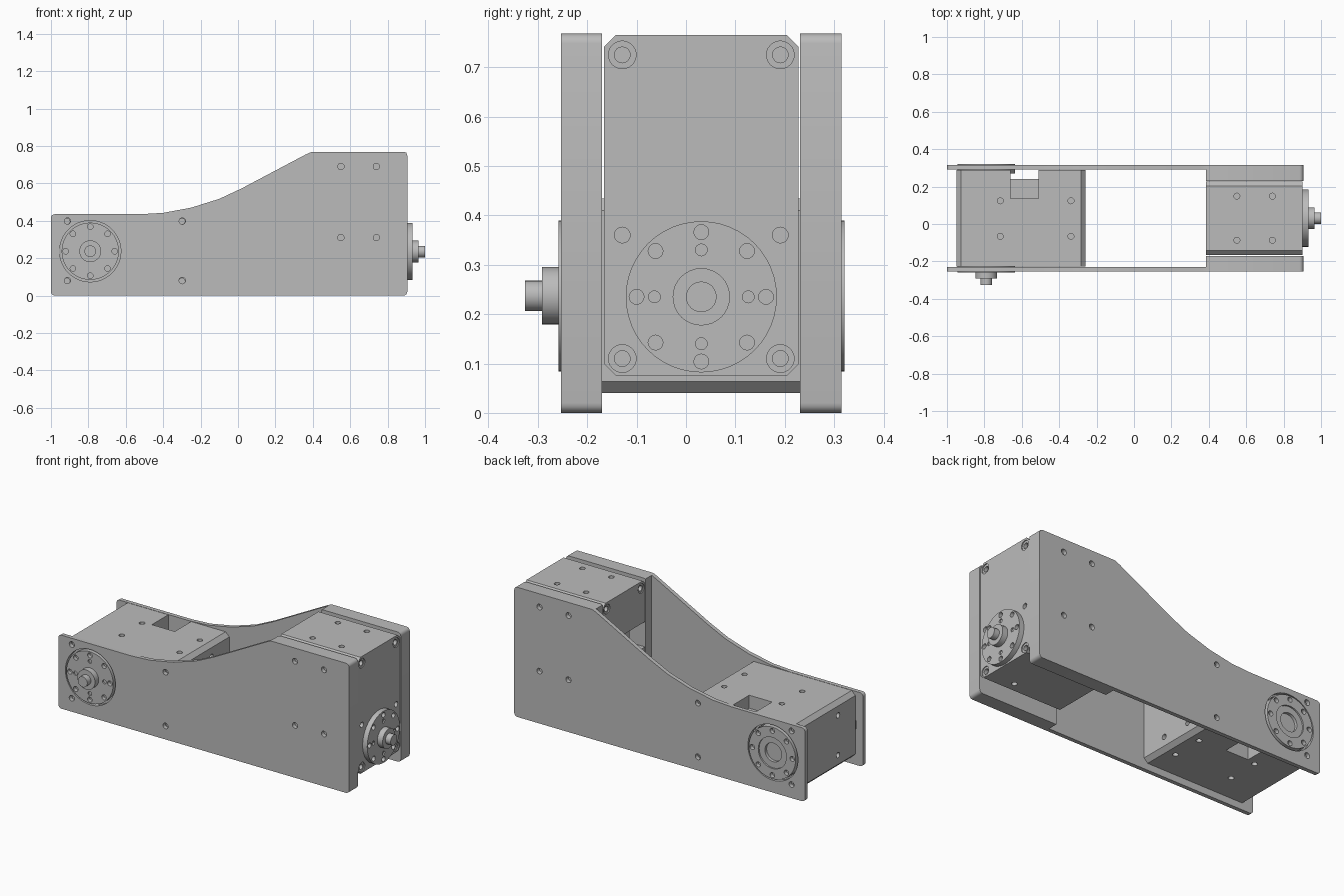
import bpy, bmesh, math
from mathutils import Matrix, Vector

if "Cube" in bpy.data.objects:
    bpy.data.objects.remove(bpy.data.objects["Cube"])

grey = bpy.data.materials.new("machined_grey")
grey.diffuse_color = (0.5, 0.5, 0.5, 1)
grey.use_nodes = True
grey.node_tree.nodes["Principled BSDF"].inputs["Base Color"].default_value = grey.diffuse_color


def cyl(bm, axis, start, end, a, b, r, n=24):
    """Cylinder along an axis letter; a, b are the two other coordinates in xyz order."""
    mid = (start + end) / 2
    pos = {'x': (mid, a, b), 'y': (a, mid, b), 'z': (a, b, mid)}[axis]
    rot = {'x': Matrix.Rotation(math.pi / 2, 4, 'Y'),
           'y': Matrix.Rotation(math.pi / 2, 4, 'X'), 'z': Matrix()}[axis]
    bmesh.ops.create_cone(bm, cap_ends=True, segments=n, radius1=r, radius2=r,
                          depth=abs(end - start), matrix=Matrix.Translation(pos) @ rot)


def box(bm, lo, hi):
    lo, hi = Vector(lo), Vector(hi)
    m = Matrix.Translation((lo + hi) / 2) @ Matrix.Diagonal((*(hi - lo), 1))
    bmesh.ops.create_cube(bm, size=1, matrix=m)


def prism(bm, outline, y0, y1):
    """Extrude an xz outline from y0 to y1."""
    face = bm.faces.new([bm.verts.new((x, y0, z)) for x, z in outline])
    ext = bmesh.ops.extrude_face_region(bm, geom=[face])
    verts = [g for g in ext['geom'] if isinstance(g, bmesh.types.BMVert)]
    bmesh.ops.translate(bm, verts=verts, vec=(0, y1 - y0, 0))
    bmesh.ops.recalc_face_normals(bm, faces=bm.faces)


def make(name, bm, cutters=(), matrix=None):
    """Turn a bmesh into an object, subtracting each cutter bmesh."""
    def obj(n, b):
        me = bpy.data.meshes.new(n)
        b.to_mesh(me)
        b.free()
        o = bpy.data.objects.new(n, me)
        bpy.context.collection.objects.link(o)
        return o
    ob = obj(name, bm)
    ob.data.materials.append(grey)
    tools = []
    for c in cutters:
        t = obj("cutter", c)
        t.hide_render = True
        mod = ob.modifiers.new("cut", 'BOOLEAN')
        mod.operation, mod.solver, mod.object = 'DIFFERENCE', 'EXACT', t
        tools.append(t)
    if tools:
        bpy.context.view_layer.update()
        dg = bpy.context.evaluated_depsgraph_get()
        me = bpy.data.meshes.new_from_object(ob.evaluated_get(dg))
        ob.modifiers.clear()
        ob.data = me
        for t in tools:
            bpy.data.objects.remove(t)
    if matrix:
        ob.data.transform(matrix)
    bpy.ops.object.select_all(action='DESELECT')
    ob.select_set(True)
    bpy.context.view_layer.objects.active = ob
    bpy.ops.object.shade_smooth_by_angle(angle=math.radians(30))
    return ob


# ---- motor unit: length on x, output towards -y, width on z, axis at the origin
U0, U1, V, D = -0.16, 0.53, 0.197, 0.518


def motor(name, m, rear_horn):
    c = 0.024
    body = bmesh.new()
    prism(body, [(U0 + c, -V), (U1 - c, -V), (U1, -V + c), (U1, V - c),
                 (U1 - c, V), (U0 + c, V), (U0, V - c), (U0, -V + c)], 0, D)
    bores, holes, slot, pocket = (bmesh.new() for _ in range(4))
    for s in (-1, 1):
        # corner screws front and rear, plus the middle front pair
        for u in (-0.125, 0.49):
            for y, d in ((0, 1), (D, -1)):
                cyl(bores, 'y', y - 0.02 * d, y + 0.006 * d, u, s * 0.16, 0.028)
                cyl(holes, 'y', y - 0.02 * d, y + 0.04 * d, u, s * 0.16, 0.016, 16)
        cyl(holes, 'y', -0.02, 0.03, 0.125, s * 0.16, 0.016, 16)
        # mounting holes on the long sides and both ends
        for w in (0.162, 0.352):
            for u in (0.075, 0.453):
                cyl(holes, 'z', s * (V - 0.03), s * (V + 0.02), u, w, 0.016, 16)
            cyl(holes, 'x', U1 - 0.03, U1 + 0.02, w, s * 0.118, 0.016, 16)
        cyl(holes, 'x', U0 - 0.02, U0 + 0.03, 0.162, s * 0.118, 0.016, 16)
        # cable pockets
        z = sorted((s * 0.12, s * (V + 0.02)))
        box(pocket, (0.13, 0.365, z[0]), (0.28, D - 0.04, z[1]))
    # rear cable channel and round horn seat
    box(slot, (0.13, D - 0.05, -V - 0.02), (0.28, D + 0.02, V + 0.02))
    seat = bmesh.new()
    cyl(seat, 'y', D - 0.02, D + 0.02, 0, 0, 0.156, 48)
    make(name + "_body", body, (bores, holes, slot, pocket, seat), m)

    # output horn with bolt circle
    def bolt_circle(bm, y0, y1):
        for i in range(8):
            t = i * math.pi / 4
            cyl(bm, 'y', y0, y1, 0.131 * math.cos(t), 0.131 * math.sin(t), 0.015, 16)

    horn, drill = bmesh.new(), bmesh.new()
    cyl(horn, 'y', -0.03, 0.0, 0, 0, 0.153, 48)
    bolt_circle(drill, -0.05, -0.008)
    for i in range(4):
        t = i * math.pi / 2
        cyl(drill, 'y', -0.05, -0.022, 0.095 * math.cos(t), 0.095 * math.sin(t), 0.012, 16)
    make(name + "_output_horn", horn, (drill,), m)
    for part, y0, y1, r, n in (("hub", -0.064, -0.03, 0.058, 32),
                               ("shaft", -0.098, -0.064, 0.031, 24)):
        b = bmesh.new()
        cyl(b, 'y', y0, y1, 0, 0, r, n)
        make(name + "_" + part, b, (), m)

    # idler horn with a stepped centre
    if rear_horn:
        horn, drill, step = bmesh.new(), bmesh.new(), bmesh.new()
        cyl(horn, 'y', D - 0.02, D + 0.031, 0, 0, 0.153, 48)
        bolt_circle(drill, D + 0.008, D + 0.05)
        cyl(drill, 'y', D + 0.022, D + 0.05, 0, 0, 0.092, 40)
        cyl(step, 'y', D + 0.005, D + 0.05, 0, 0, 0.055, 32)
        make(name + "_idler_horn", horn, (drill, step), m)


motor("lower_motor", Matrix.Translation((-0.79, -0.228, 0.237)), True)
turn = Matrix(((0, -1, 0, 0), (0, 0, -1, 0), (1, 0, 0, 0), (0, 0, 0, 1)))
motor("upper_motor", Matrix.Translation((0.902, 0.031, 0.235)) @ turn, False)


# ---- side plates
def corner(cx, cz, r, a0):
    return [(cx + r * math.cos(math.radians(a0 + k * 22.5)),
             cz + r * math.sin(math.radians(a0 + k * 22.5))) for k in range(5)]


R = 0.02
X1, Z1 = 0.905, 0.768
sweep = [(0.40, Z1), (0.385, 0.765), (0.36, 0.753), (0.02, 0.573), (-0.10, 0.517),
         (-0.25, 0.470), (-0.40, 0.442), (-0.52, 0.435)]
right_end = corner(X1 - R, R, R, 270) + corner(X1 - R, Z1 - R, R, 0)
plate_outline = (right_end + sweep + corner(-1 + R, 0.435 - R, R, 90)
                 + corner(-1 + R, R, R, 180))
pad_outline = right_end + [(0.40, Z1), (0.385, 0.765), (0.385, 0.0)]

for side, outer, inner, pad in (("front", -0.253, -0.229, -0.17),
                                ("back", 0.315, 0.291, 0.231)):
    d = 1 if inner > outer else -1
    plate, drill = bmesh.new(), bmesh.new()
    prism(plate, plate_outline, outer, inner)
    cyl(drill, 'y', outer - 0.05 * d, inner + 0.02 * d, -0.79, 0.237, 0.164, 48)
    for x in (-0.912, -0.298):
        for z in (0.08, 0.398):
            cyl(drill, 'y', outer - 0.05 * d, inner + 0.02 * d, x, z, 0.017, 16)
    for x in (0.55, 0.74):
        for z in (0.31, 0.69):
            cyl(drill, 'y', outer - 0.05 * d, inner + 0.02 * d, x, z, 0.017, 16)
    make(side + "_side_plate", plate, (drill,))
    # thick spacer pad clamping the upper motor
    spacer = bmesh.new()
    prism(spacer, pad_outline, inner, pad)
    make(side + "_spacer_pad", spacer)
